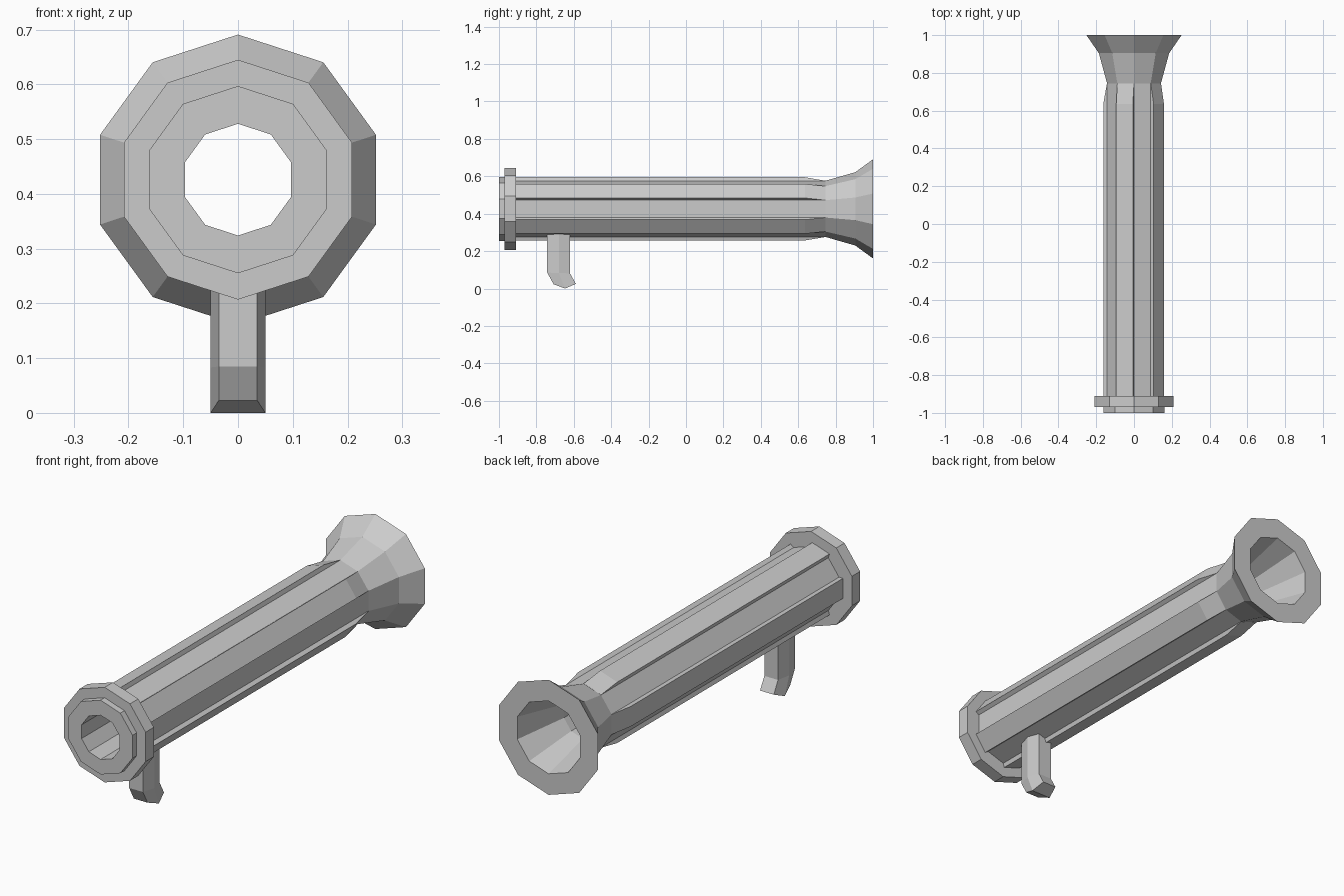
import bpy, bmesh
from math import sin, cos, radians

if "Cube" in bpy.data.objects:
    bpy.data.objects.remove(bpy.data.objects["Cube"])

SIDES = 10
AXIS_Z = 0.426


def make_object(name, bm):
    bmesh.ops.recalc_face_normals(bm, faces=bm.faces)
    mesh = bpy.data.meshes.new(name)
    bm.to_mesh(mesh)
    bm.free()
    obj = bpy.data.objects.new(name, mesh)
    bpy.context.collection.objects.link(obj)
    return obj


def bridge(bm, a, b):
    for i in range(len(a)):
        j = (i + 1) % len(a)
        bm.faces.new((a[i], a[j], b[j], b[i]))


def around(r, deg, y, lift=0, lift_deg=0):
    a, n = radians(deg), radians(lift_deg)
    return (r * cos(a) + lift * cos(n), y, AXIS_Z + r * sin(a) + lift * sin(n))


# Tube: closed (y, radius) profile turned around the y axis
profile = [(-1, 0.102), (-1, 0.171), (-0.97, 0.171), (-0.97, 0.219),
           (-0.91, 0.219), (-0.91, 0.15), (0.745, 0.15), (0.905, 0.196),
           (1, 0.265), (1, 0.168), (0.75, 0.102)]
bm = bmesh.new()
rings = [[bm.verts.new(around(r, 90 + 360 / SIDES * i, y)) for i in range(SIDES)]
         for y, r in profile]
for k in range(len(rings)):
    bridge(bm, rings[k], rings[(k + 1) % len(rings)])
make_object("launch_tube", bm)

# Raised strips on every second face, sloping down towards the flared end
bm = bmesh.new()
for k in range(5):
    mid = 36 + 72 * k
    sections = []
    for y, lift in ((-0.93, 0.02), (0.635, 0.02), (0.745, 0.0005)):
        sections.append([bm.verts.new(around(0.15, mid + side, y, h, mid))
                         for side, h in ((-18, -0.002), (-18, lift), (18, lift), (18, -0.002))])
    for a, b in zip(sections, sections[1:]):
        bridge(bm, a, b)
    bm.faces.new(sections[0])
    bm.faces.new(sections[-1])
make_object("raised_strips", bm)

# Grip: six-sided post bent backwards at the foot; (y, z) of front, middle, back
levels = [((-0.742, 0.315), (-0.68, 0.315), (-0.62, 0.315)),
          ((-0.742, 0.085), (-0.68, 0.083), (-0.62, 0.081)),
          ((-0.708, 0.023), (-0.647, 0.0), (-0.589, 0.025))]
bm = bmesh.new()
rings = []
for f, m, b in levels:
    outline = [(-0.035, f), (0.035, f), (0.05, m), (0.035, b), (-0.035, b), (-0.05, m)]
    rings.append([bm.verts.new((x, *p)) for x, p in outline])
for a, b in zip(rings, rings[1:]):
    bridge(bm, a, b)
for ring in (rings[0], rings[-1]):
    bm.faces.new((ring[0], ring[1], ring[2], ring[5]))
    bm.faces.new((ring[5], ring[2], ring[3], ring[4]))
make_object("grip", bm)
